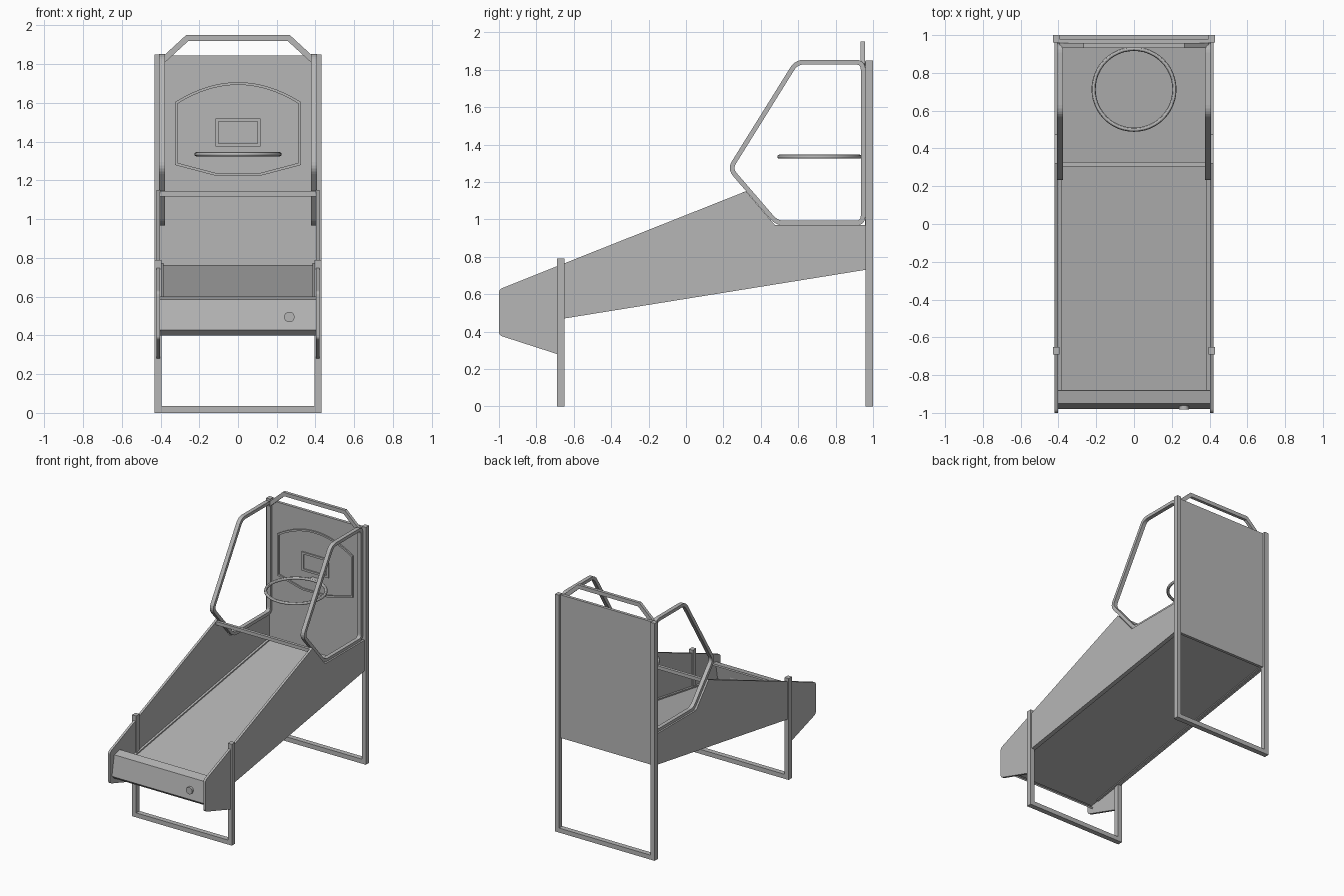
import bpy, bmesh, math
from mathutils import Vector

cube = bpy.data.objects.get("Cube")
if cube:
    bpy.data.objects.remove(cube)

grey = bpy.data.materials.new("light_grey")
grey.use_nodes = True
GREY = (0.47, 0.47, 0.47, 1)
grey.diffuse_color = GREY
grey.node_tree.nodes["Principled BSDF"].inputs["Base Color"].default_value = GREY


def finish(name, bm):
    bmesh.ops.recalc_face_normals(bm, faces=bm.faces)
    mesh = bpy.data.meshes.new(name)
    bm.to_mesh(mesh)
    bm.free()
    mesh.materials.append(grey)
    obj = bpy.data.objects.new(name, mesh)
    bpy.context.collection.objects.link(obj)
    return obj


def place(axis, a, b, depth):
    """Turn a flat point into space; axis is the direction of thickness."""
    return (depth, a, b) if axis == "x" else (a, depth, b)


def plate(name, outline, axis, lo, hi):
    bm = bmesh.new()
    face = bm.faces.new([bm.verts.new(place(axis, a, b, lo)) for a, b in outline])
    moved = bmesh.ops.extrude_face_region(bm, geom=[face])["geom"]
    verts = [g for g in moved if isinstance(g, bmesh.types.BMVert)]
    bmesh.ops.translate(bm, verts=verts, vec=Vector(place(axis, 0, 0, hi - lo)))
    return finish(name, bm)


def box(name, x0, x1, y0, y1, z0, z1):
    return plate(name, [(x0, z0), (x1, z0), (x1, z1), (x0, z1)], "y", y0, y1)


def rounded(points, radius, closed=True, steps=5):
    """Replace the corners of a path by short arcs."""
    out = []
    for i, p in enumerate(points):
        p = Vector(p)
        if not closed and i in (0, len(points) - 1):
            out.append(p)
            continue
        a = p + (Vector(points[i - 1]) - p).normalized() * radius
        b = p + (Vector(points[(i + 1) % len(points)]) - p).normalized() * radius
        for s in range(steps + 1):
            t = s / steps
            out.append(a * (1 - t) ** 2 + p * 2 * t * (1 - t) + b * t * t)
    return out


def band(name, path, width, axis, lo, hi, closed=True):
    """Rectangular bar that follows a flat path with mitred corners."""
    path = [Vector(p) for p in path]
    n = len(path)
    bm = bmesh.new()
    rings = []
    for i, p in enumerate(path):
        before = p - path[i - 1] if closed or i else path[1] - p
        after = path[(i + 1) % n] - p if closed or i < n - 1 else before
        n1 = Vector((-before.y, before.x)).normalized()
        n2 = Vector((-after.y, after.x)).normalized()
        side = (n1 + n2) / (1 + n1.dot(n2)) * width / 2
        corners = [(p - side, lo), (p + side, lo), (p + side, hi), (p - side, hi)]
        rings.append([bm.verts.new(place(axis, q.x, q.y, d)) for q, d in corners])
    for i in range(n if closed else n - 1):
        r, s = rings[i], rings[(i + 1) % n]
        for k in range(4):
            j = (k + 1) % 4
            bm.faces.new((r[k], r[j], s[j], s[k]))
    if not closed:
        bm.faces.new(rings[0])
        bm.faces.new(rings[-1])
    return finish(name, bm)


def bed_z(y, offset=0.0):
    return 0.47 + (y + 0.65) * 0.1625 + offset


def slope(y0, y1, low, high):
    return [(y0, bed_z(y0, low)), (y1, bed_z(y1, low)),
            (y1, bed_z(y1, high)), (y0, bed_z(y0, high))]


# Front and back standing frames
for label, y0, y1, top in (("front", -0.69, -0.65, 0.79), ("back", 0.96, 1.0, 1.85)):
    for side, s in (("left", 1), ("right", -1)):
        xs = sorted((s * 0.395, s * 0.43))
        box(f"{label}_{side}_post", *xs, y0, y1, 0, top)
    box(f"{label}_floor_bar", -0.395, 0.395, y0, y1, 0, 0.035)

# Side walls, ball ramp rails and cage loops
wall = [(0.96, 0.73), (0.96, 0.97), (0.475, 0.97), (0.32, 1.15), (-0.65, 0.765)]
wall += [tuple(p) for p in rounded(
    [(-0.65, 0.765), (-1.0, 0.625), (-1.0, 0.38), (-0.69, 0.28)], 0.02, False)[1:]]
wall += [(-0.65, 0.28), (-0.65, 0.47)]
loop = rounded([(0.947, 1.84), (0.6, 1.84), (0.24, 1.27), (0.485, 0.98), (0.947, 0.98)], 0.012)
loop = rounded([(0.947, 1.84), (0.59, 1.84), (0.235, 1.27), (0.485, 0.98), (0.947, 0.98)], 0.04)
for side, s in (("left", 1), ("right", -1)):
    plate(f"{side}_wall", wall, "x", s * 0.402, s * 0.42)
    plate(f"{side}_ramp_rail", slope(-0.88, 0.96, 0, 0.04), "x", s * 0.385, s * 0.402)
    band(f"{side}_cage_loop", loop, 0.025, "x", s * 0.376, s * 0.407)

# Ramp and cross bar
plate("ramp", slope(-0.955, 0.965, 0.008, 0.03), "x", -0.402, 0.402)
box("cross_bar", -0.402, 0.402, 0.305, 0.328, 1.118, 1.145)

# Bent front cover with round button
cover = [(-0.88, 0.594), (-0.945, 0.58), (-0.972, 0.43), (-0.945, 0.405)]
band("front_cover", cover, 0.012, "x", -0.402, 0.402, False)
disc = [(0.265 + 0.027 * math.cos(t * math.tau / 24),
         0.495 + 0.027 * math.sin(t * math.tau / 24)) for t in range(24)]
plate("button", disc, "y", -0.982, -0.955)

# Back panel and top arch
box("back_panel", -0.395, 0.395, 0.957, 0.98, 0.73, 1.845)
arch = [(-0.385, 1.822), (-0.262, 1.935), (0.262, 1.935), (0.385, 1.822)]
band("top_arch", arch, 0.03, "y", 0.933, 0.957, False)

# Raised target border: straight sides, domed top, tapered bottom
dome = [(x * 0.319 / 8, 1.6 + 0.1 * (1 - (x / 8) ** 2)) for x in range(-8, 9)]
border = dome + [(0.319, 1.285), (0.11, 1.23), (-0.11, 1.23), (-0.319, 1.285)]
band("target_border", border, 0.014, "y", 0.947, 0.958)
square = [(-0.108, 1.382), (0.108, 1.382), (0.108, 1.512), (-0.108, 1.512)]
band("target_square", square, 0.016, "y", 0.947, 0.958)

# Hoop
bpy.ops.mesh.primitive_torus_add(major_radius=0.214, minor_radius=0.011, major_segments=48,
                                 minor_segments=12, location=(0, 0.713, 1.335))
hoop = bpy.context.object
hoop.name = "hoop"
hoop.data.materials.append(grey)
bpy.ops.object.shade_smooth_by_angle()
box("hoop_bracket", -0.03, 0.03, 0.925, 0.958, 1.326, 1.344)
